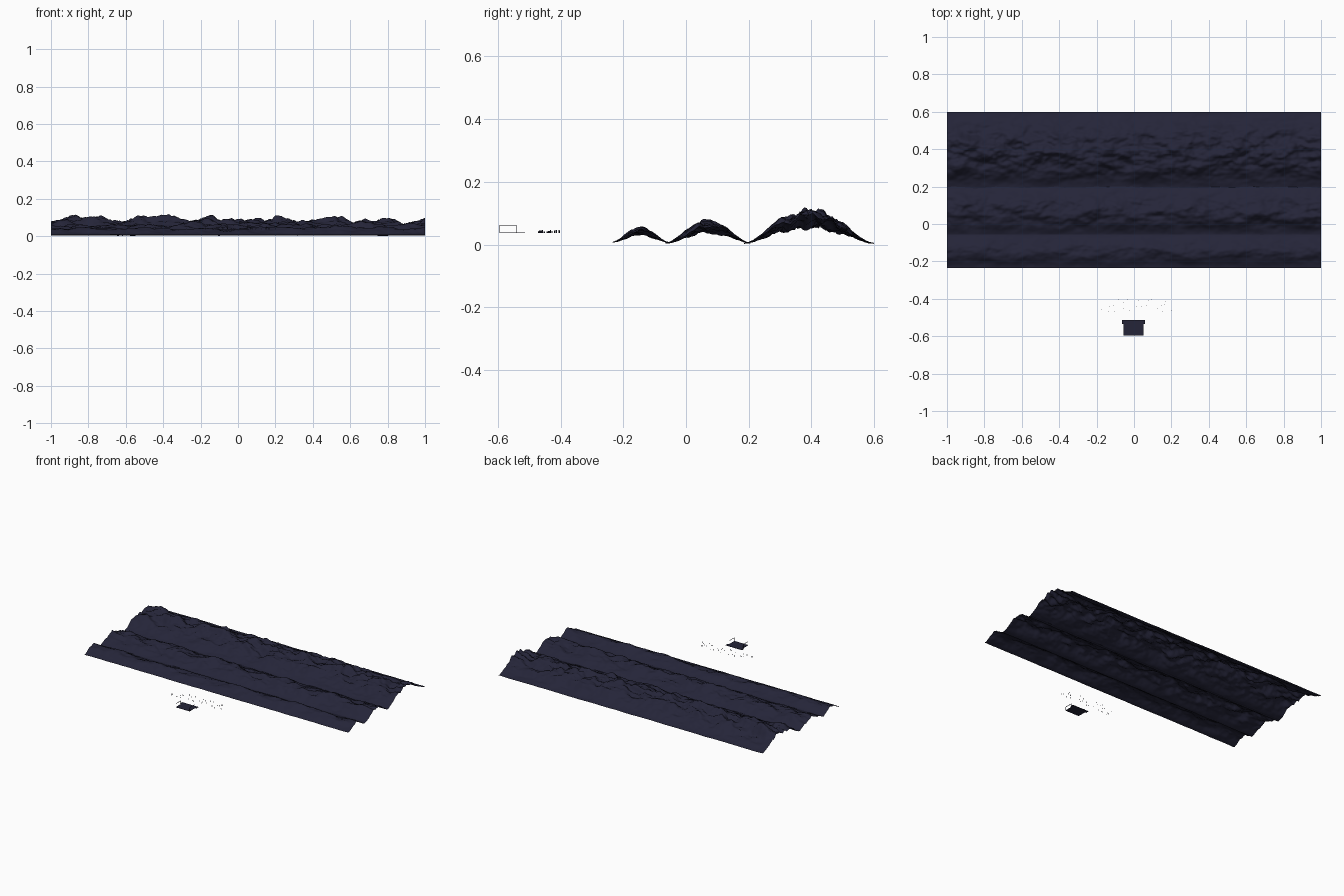
import bpy, bmesh, math, random
from mathutils import Vector, noise

if "Cube" in bpy.data.objects:
    bpy.data.objects.remove(bpy.data.objects["Cube"])

random.seed(4)


def material(name, rgb):
    m = bpy.data.materials.new(name)
    m.diffuse_color = (*rgb, 1)
    m.use_nodes = True
    m.node_tree.nodes["Principled BSDF"].inputs["Base Color"].default_value = m.diffuse_color
    return m


navy = material("night_navy", (0.018, 0.018, 0.040))
dark = material("dark_timber", (0.011, 0.011, 0.022))


def finish(name, bm, mat, smooth=False):
    me = bpy.data.meshes.new(name)
    bm.to_mesh(me)
    bm.free()
    me.materials.append(mat)
    for p in me.polygons:
        p.use_smooth = smooth
    ob = bpy.data.objects.new(name, me)
    bpy.context.collection.objects.link(ob)


def box(bm, x0, x1, y0, y1, z0, z1):
    vs = bmesh.ops.create_cube(bm, size=1)["verts"]
    for v in vs:
        v.co = Vector(((x0 + x1) / 2 + v.co.x * (x1 - x0),
                       (y0 + y1) / 2 + v.co.y * (y1 - y0),
                       (z0 + z1) / 2 + v.co.z * (z1 - z0)))


# Mountain ridges: open sheets with a bell cross-section and rocky noise
def ridge(name, y0, y1, height, rough, base, seed, rows):
    bm = bmesh.new()
    cols = 240
    grid = []
    for j in range(rows + 1):
        t = j / rows
        bell = math.sin(math.pi * t) ** 1.6
        line = []
        for i in range(cols + 1):
            x = -1 + 2 * i / cols
            y = y0 + (y1 - y0) * t
            p = Vector((x * 7, y * 13, seed))
            n = noise.fractal(p, 0.9, 2.0, 5)
            n = max(-1, min(1, n * 1.1))
            z = base + bell * (height + rough * n) + 0.002 * n * (1 - bell)
            line.append(bm.verts.new((x, y, max(0, z))))
        grid.append(line)
    for a, b in zip(grid, grid[1:]):
        for i in range(cols):
            bm.faces.new((a[i], a[i + 1], b[i + 1], b[i]))
    finish(name, bm, navy, True)


ridge("front_ridge", -0.235, -0.055, 0.035, 0.016, 0.007, 3.3, 26)
ridge("middle_ridge", -0.065, 0.205, 0.056, 0.027, 0.004, 17.7, 38)
ridge("back_ridge", 0.185, 0.60, 0.083, 0.042, 0.004, 41.2, 56)

# Jetty: thin T-shaped deck
bm = bmesh.new()
box(bm, -0.055, 0.05, -0.595, -0.53, 0.036, 0.038)
box(bm, -0.065, 0.06, -0.535, -0.513, 0.036, 0.038)
finish("jetty_deck", bm, navy)

# Jetty railings: posts and a top rail on each side
bm = bmesh.new()
for x in (-0.054, 0.049):
    for y in (-0.594, -0.541):
        box(bm, x - 0.001, x + 0.001, y - 0.001, y + 0.001, 0.038, 0.061)
    box(bm, x - 0.001, x + 0.001, -0.595, -0.54, 0.060, 0.062)
finish("jetty_railings", bm, dark)

# Reeds: scattered thin stalks between the jetty and the ridges
bm = bmesh.new()
for _ in range(36):
    x, y = random.uniform(-0.2, 0.2), random.uniform(-0.475, -0.4)
    h = random.uniform(0.004, 0.010)
    box(bm, x - 0.001, x + 0.001, y - 0.001, y + 0.001, 0.037, 0.037 + h)
finish("reeds", bm, dark)
